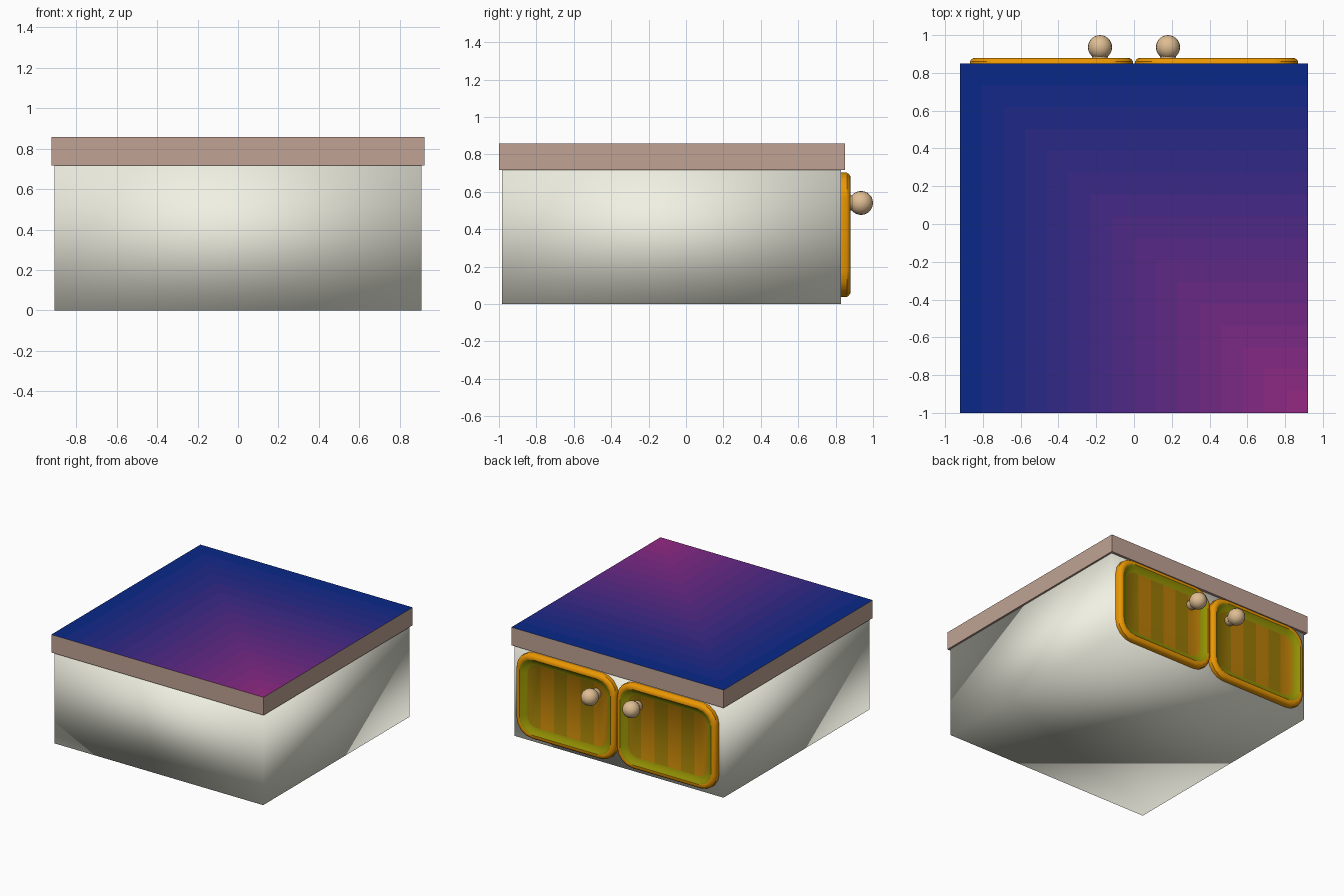
import bpy, bmesh, math
from mathutils import Matrix, Vector

if "Cube" in bpy.data.objects:
    bpy.data.objects.remove(bpy.data.objects["Cube"])


def material(name, rgb):
    m = bpy.data.materials.new(name)
    m.diffuse_color = [(c / 255) ** 2.2 for c in rgb] + [1]
    m.use_nodes = True
    m.node_tree.nodes["Principled BSDF"].inputs["Base Color"].default_value = m.diffuse_color
    return m


def finish(bm, name, mats, angle=None):
    me = bpy.data.meshes.new(name)
    bm.to_mesh(me)
    bm.free()
    for m in mats:
        me.materials.append(m)
    ob = bpy.data.objects.new(name, me)
    bpy.context.collection.objects.link(ob)
    if angle is not None:
        me.polygons.foreach_set("use_smooth", [True] * len(me.polygons))
        if angle < 180:
            bpy.context.view_layer.objects.active = ob
            ob.select_set(True)
            bpy.ops.object.shade_smooth_by_angle(angle=math.radians(angle))
            ob.select_set(False)
    return ob


def box(lo, hi):
    bm = bmesh.new()
    lo, hi = Vector(lo), Vector(hi)
    bmesh.ops.create_cube(bm, size=1, matrix=Matrix.Translation((lo + hi) / 2)
                          @ Matrix.Diagonal((*(hi - lo), 1)))
    return bm


cream = material("cream", (240, 240, 226))
trim = material("trim", (190, 161, 146))
orange = material("orange", (235, 150, 10))
green = material("green", (150, 146, 12))
stripe_a = material("stripe_light", (186, 126, 16))
stripe_b = material("stripe_dark", (152, 120, 14))
wood = material("knob_wood", (222, 188, 145))

# Cabinet body, softly shaded across its corners
finish(box((-.907, -.983, 0), (.907, .83, .716)), "cabinet_body", [cream], 180)

# Lid with open top, closed by a graded panel
bm = box((-.922, -1, .716), (.922, .85, .857))
top = [f for f in bm.faces if f.normal.z > .9]
bmesh.ops.delete(bm, geom=top, context='FACES_ONLY')
finish(bm, "lid", [trim])

# Lid surface: blue at left and back, fading to magenta at the front right
N = 16
shades = []
for i in range(N):
    t = (i + .5) / N
    shades.append(material(f"lid_shade_{i}", (14 + 138 * t, 45, 136 - 6 * t)))
bm = bmesh.new()
bmesh.ops.create_grid(bm, x_segments=N, y_segments=N, size=.5)
for f in bm.faces:
    c = f.calc_center_median()
    f.material_index = max(0, min(N - 1, int(min(c.x + .5, .5 - c.y) * N)))
bm.transform(Matrix.Translation((0, -.075, .857)) @ Matrix.Diagonal((1.844, 1.85, 1, 1)))
finish(bm, "lid_surface", shades)


def rounded_rect(cx, cz, hw, hh, r, seg=4):
    pts = []
    for k, (sx, sz) in enumerate(((1, 1), (-1, 1), (-1, -1), (1, -1))):
        for j in range(seg + 1):
            a = math.pi / 2 * (k + j / seg)
            pts.append((cx + sx * (hw - r) + r * math.cos(a),
                        cz + sz * (hh - r) + r * math.sin(a)))
    return pts


# Inset from the outer edge, y position, and material of the band leading there
RIM = [(0, .83, 0), (0, .86, 0), (.008, .872, 0), (.02, .879, 0),
       (.036, .879, 0), (.05, .868, 1), (.085, .85, 1)]


def door(side, sx):
    cx, hw, cz, hh = sx * .437, .432, .37, .332
    bm = bmesh.new()
    loops = []
    for inset, y, _ in RIM:
        pts = rounded_rect(cx, cz, hw - inset, hh - inset, .135 - inset * .6)
        loops.append([bm.verts.new((x, y, z)) for x, z in pts])
    for a, b, (_, _, mi) in zip(loops, loops[1:], RIM[1:]):
        for i in range(len(a)):
            j = (i + 1) % len(a)
            bm.faces.new((a[i], a[j], b[j], b[i])).material_index = mi
    bm.faces.new(loops[0])
    panel = bm.faces.new(loops[-1])
    bmesh.ops.recalc_face_normals(bm, faces=bm.faces)
    # Vertical stripes cut into the recessed panel
    parts, width = [panel], .7 / 6
    for i in range(1, 6):
        geom = parts + list({e for f in parts for e in f.edges}) \
            + list({v for f in parts for v in f.verts})
        bmesh.ops.bisect_plane(bm, geom=geom, plane_no=(1, 0, 0),
                               plane_co=(cx - .35 + i * width, 0, 0))
        parts = [f for f in bm.faces if f.normal.y > .99
                 and abs(f.calc_center_median().y - .85) < .001]
    for f in parts:
        f.material_index = 2 + int((f.calc_center_median().x - cx + .35) / width) % 2
    finish(bm, f"door_{side}", [orange, green, stripe_a, stripe_b], 35)

    # Round knob on a short neck
    bm = bmesh.new()
    turn = Matrix.Rotation(-math.pi / 2, 4, 'X')
    kx, kz = sx * .18, .54
    bmesh.ops.create_uvsphere(bm, u_segments=20, v_segments=12, radius=.064,
                              matrix=Matrix.Translation((kx, .936, kz)) @ turn)
    bmesh.ops.create_cone(bm, cap_ends=True, segments=16, radius1=.036, radius2=.044,
                          depth=.06, matrix=Matrix.Translation((kx, .875, kz)) @ turn)
    finish(bm, f"knob_{side}", [wood], 40)


door("right", 1)
door("left", -1)
